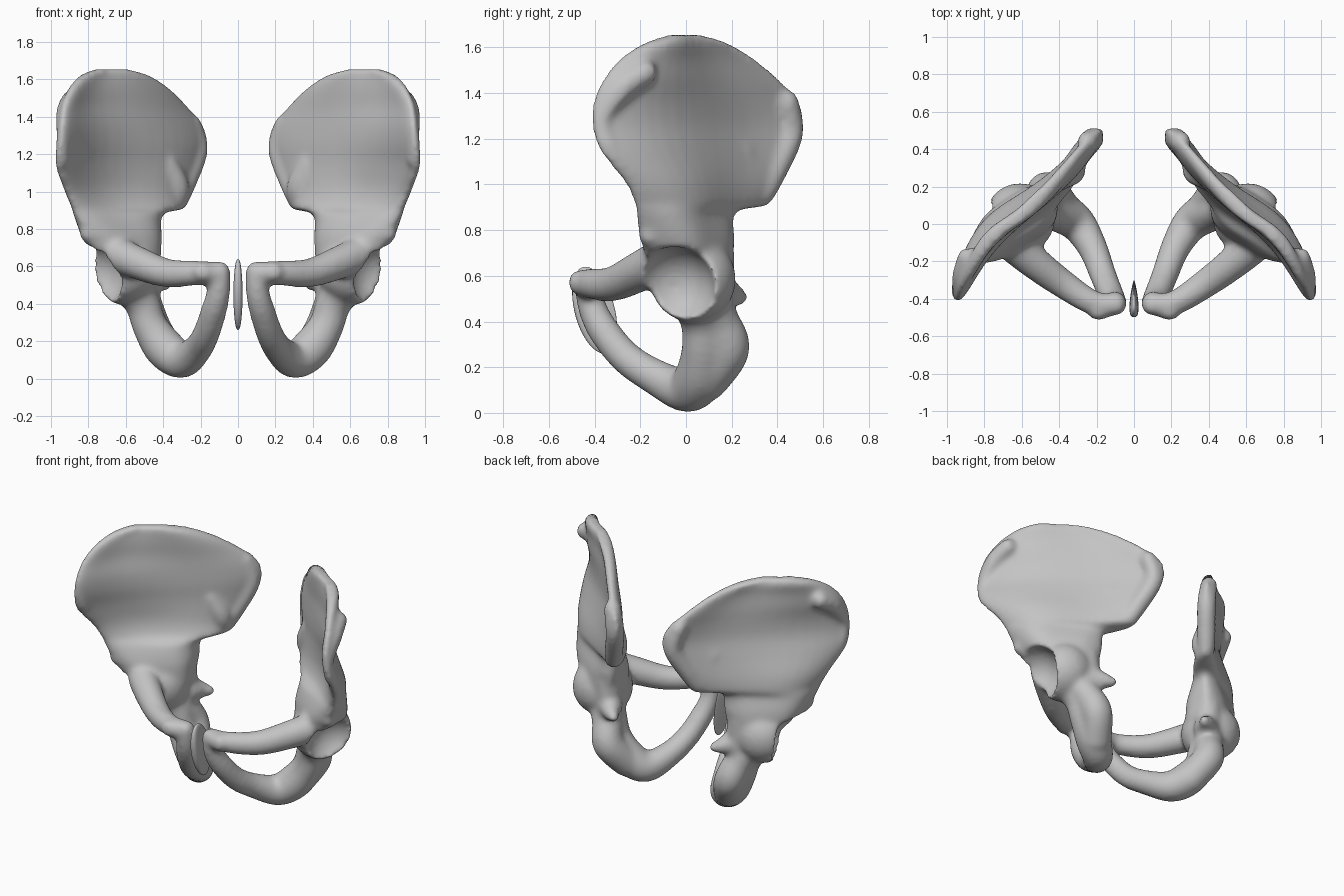
import bpy
import bmesh
from math import pi, sin, cos
from mathutils import Matrix, Vector

default_cube = bpy.data.objects.get("Cube")
if default_cube:
    bpy.data.objects.remove(default_cube)

# One bone-grey material for every part
bone = bpy.data.materials.new("bone_grey")
bone.use_nodes = True
bone_colour = (.55, .55, .55, 1)
bone.diffuse_color = bone_colour
bone.node_tree.nodes["Principled BSDF"].inputs["Base Color"].default_value = bone_colour


def spline(keys, steps):
    """Smooth interpolation through rows of values."""
    rows = [Vector(k) for k in keys]
    padded = [rows[0]] + rows + [rows[-1]]
    result = []
    for i in range(1, len(rows)):
        before, start, end, after = padded[i - 1:i + 3]
        tangent_in, tangent_out = (end - before) / 2, (after - start) / 2
        for k in range(steps):
            t = k / steps
            result.append(start * (2 * t**3 - 3 * t**2 + 1) + end * (3 * t**2 - 2 * t**3)
                          + tangent_in * (t**3 - 2 * t**2 + t) + tangent_out * (t**3 - t**2))
    return result + [rows[-1]]


def add_ball(bm, centre, radius):
    bmesh.ops.create_icosphere(bm, subdivisions=3, radius=radius,
                               matrix=Matrix.Translation(centre))


def add_limb(bm, *keys):
    """Rounded limb through points given as x, y, z, radius."""
    for row in spline(keys, 7):
        add_ball(bm, row[:3], row[3])


def add_blade(bm, sections, count=40):
    """Loft of level sections: z, front x, y, back x, y, half thickness."""
    rings = []
    for z, fx, fy, bx, by, middle in spline(sections, 4):
        front, back = Vector((fx, fy, z)), Vector((bx, by, z))
        chord = back - front
        lateral = Vector((chord.y, -chord.x, 0)).normalized()
        sway = min(1, chord.length) * .035
        ring = []
        for i in range(count):
            angle = 2 * pi * i / count
            u = (1 - cos(angle)) / 2
            edge = abs(2 * u - 1)
            half = (middle + (.048 - middle) * edge**3) * max(0, 1 - edge**6)**.5
            side = 1 if sin(angle) > 0 else -1
            bow = sway * (sin(2 * pi * u) + .5 * sin(pi * u))
            ring.append(bm.verts.new(front + chord * u + lateral * (side * half + bow)))
        rings.append(ring)
    for low, high in zip(rings, rings[1:]):
        for i in range(count):
            j = (i + 1) % count
            bm.faces.new((low[i], low[j], high[j], high[i]))
    bm.faces.new(rings[0])
    bm.faces.new(rings[-1])


def make_object(name, mesh):
    obj = bpy.data.objects.new(name, mesh)
    bpy.context.collection.objects.link(obj)
    return obj


def mesh_from(bm, name):
    bmesh.ops.recalc_face_normals(bm, faces=bm.faces)
    mesh = bpy.data.meshes.new(name)
    bm.to_mesh(mesh)
    bm.free()
    return mesh


bm = bmesh.new()

# Ilium wing
add_blade(bm, [
    (.62, .72, -.14, .46, .19, .14),
    (.76, .81, -.19, .43, .2, .135),
    (.88, .87, -.21, .41, .21, .1),
    (.91, .88, -.22, .29, .35, .085),
    (1, .92, -.26, .27, .4, .065),
    (1.14, .97, -.37, .2, .48, .045),
    (1.25, .96, -.41, .17, .51, .036),
    (1.35, .95, -.41, .19, .5, .034),
    (1.45, .94, -.37, .27, .42, .034),
    (1.55, .9, -.29, .37, .3, .036),
    (1.62, .84, -.18, .48, .18, .04),
    (1.655, .75, -.08, .6, .06, .03)])

# Front spines and the bulge on the crest
add_limb(bm, (.94, -.34, 1.17, .04), (.94, -.37, 1.28, .035),
         (.92, -.28, 1.42, .055), (.89, -.18, 1.49, .055))
add_limb(bm, (.8, -.16, .78, .05), (.74, -.1, .74, .07))

# Rear spine and sacral facet
add_limb(bm, (.25, .44, 1.36, .055), (.22, .455, 1.22, .06),
         (.28, .38, 1.05, .06), (.32, .33, .955, .055))
add_limb(bm, (.38, .24, 1.15, .055), (.33, .28, 1.03, .07), (.32, .3, .95, .05))

# Hip socket body and rear column
add_ball(bm, (.61, .03, .585), .19)
add_limb(bm, (.51, .125, .74, .085), (.5, .13, .6, .085), (.5, .13, .48, .085))

# Upper pubic branch and tubercle
add_limb(bm, (.68, -.08, .68, .1), (.54, -.2, .62, .09), (.38, -.32, .565, .078),
         (.22, -.42, .565, .067), (.1, -.43, .567, .06))
add_limb(bm, (.19, -.46, .57, .058), (.1, -.42, .56, .06))

# Pubic body and lower branch, ending in the sitting bone
add_limb(bm, (.1, -.43, .57, .06), (.105, -.41, .46, .064), (.13, -.36, .36, .07),
         (.17, -.26, .24, .073), (.22, -.13, .155, .08), (.3, 0, .1, .098),
         (.39, .06, .16, .11), (.47, .075, .28, .095), (.51, .07, .4, .095),
         (.57, .04, .5, .11))
add_limb(bm, (.39, .09, .15, .1), (.46, .18, .28, .1), (.5, .14, .4, .095),
         (.56, .08, .52, .1))

# Ischial spine
add_limb(bm, (.47, .15, .53, .08), (.42, .21, .515, .05), (.38, .24, .505, .032))

body = make_object("hip_bone_body", mesh_from(bm, "hip_bone_body"))

# Cutter for the cup of the socket
bm = bmesh.new()
add_ball(bm, (.78, -.05, .55), .18)
cutter = make_object("socket_cutter", mesh_from(bm, "socket_cutter"))
cutter.hide_render = True


def add_remesh(name):
    remesh = body.modifiers.new(name, "REMESH")
    remesh.mode = "VOXEL"
    remesh.voxel_size = .014


# Fuse, hollow the socket, then soften
add_remesh("fuse")
cut = body.modifiers.new("socket", "BOOLEAN")
cut.operation = "DIFFERENCE"
cut.object = cutter
add_remesh("even_out")
soften = body.modifiers.new("soften", "SMOOTH")
soften.factor = .5
soften.iterations = 12

bpy.context.view_layer.update()
graph = bpy.context.evaluated_depsgraph_get()
fused = bpy.data.meshes.new_from_object(body.evaluated_get(graph))
bpy.data.objects.remove(body)
bpy.data.objects.remove(cutter)
fused.materials.clear()
fused.materials.append(bone)
fused.shade_smooth()

# Left bone and its mirrored partner
mirrored = fused.copy()
mirrored.transform(Matrix.Diagonal((-1, 1, 1, 1)))
mirrored.flip_normals()
make_object("left_hip_bone", fused)
make_object("right_hip_bone", mirrored)

# Wedge-shaped cartilage disc between the pubic bones
bm = bmesh.new()
bmesh.ops.create_uvsphere(bm, u_segments=32, v_segments=20, radius=1)
for vert in bm.verts:
    x, y, z = vert.co
    width = .034 * (.6 - .4 * y)
    boxy = abs(x)**.7 * (1 if x > 0 else -1)
    vert.co = (boxy * width, -.4 + .09 * y - .04 * z, .45 + .19 * z)
disc_mesh = mesh_from(bm, "pubic_disc")
disc_mesh.materials.append(bone)
disc_mesh.shade_smooth()
make_object("pubic_disc", disc_mesh)
